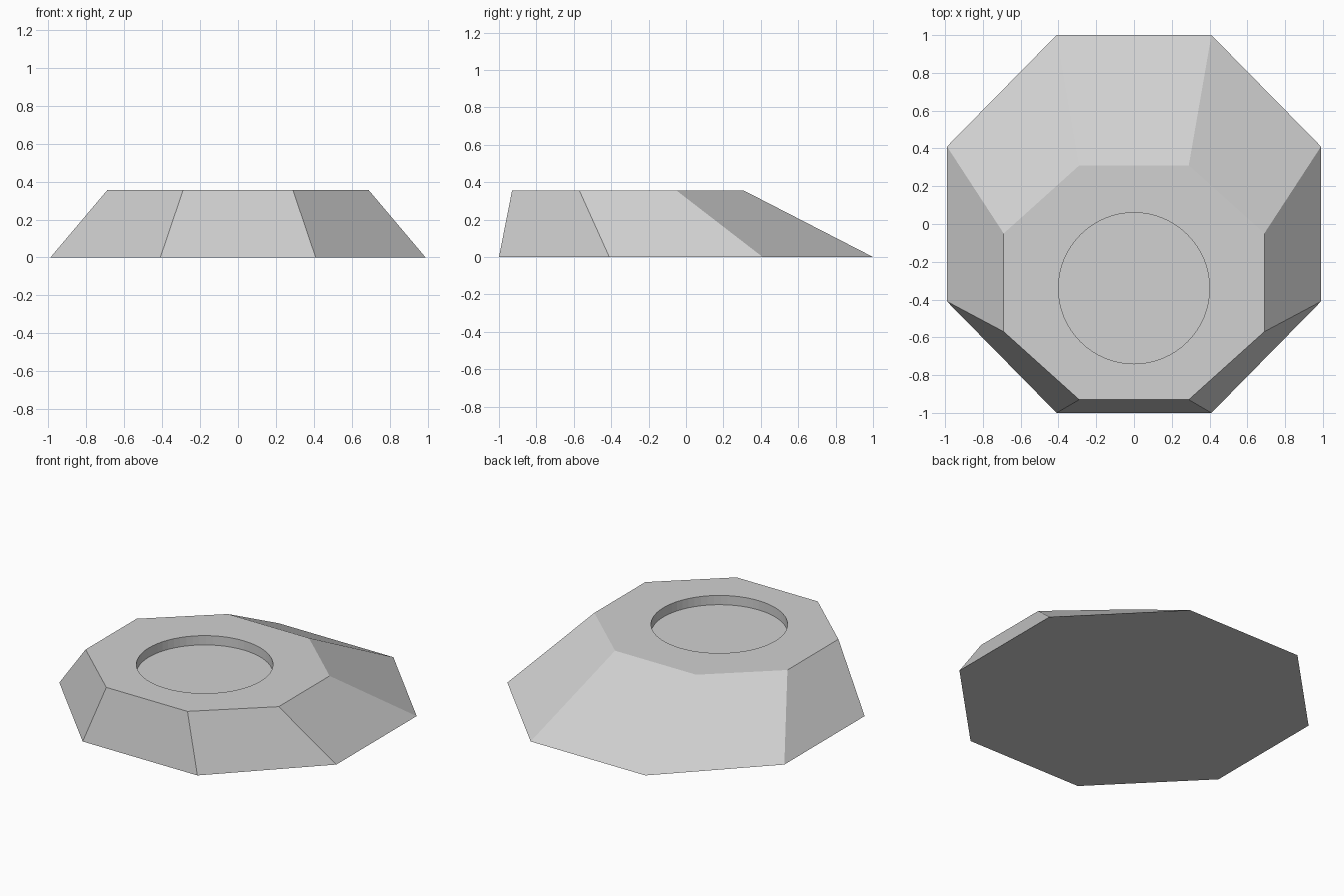
import bpy, bmesh
from mathutils import Matrix

if "Cube" in bpy.data.objects:
    bpy.data.objects.remove(bpy.data.objects["Cube"], do_unlink=True)

HEIGHT = 0.355
RECESS_DEPTH = 0.06
RECESS_RADIUS = 0.4
RECESS_Y = -0.34

grey = bpy.data.materials.new("light_grey")
grey.use_nodes = True
colour = (0.64, 0.64, 0.64, 1)
grey.diffuse_color = colour
grey.node_tree.nodes["Principled BSDF"].inputs["Base Color"].default_value = colour


def add_object(name, bm):
    bmesh.ops.recalc_face_normals(bm, faces=bm.faces)
    mesh = bpy.data.meshes.new(name)
    bm.to_mesh(mesh)
    bm.free()
    mesh.materials.append(grey)
    obj = bpy.data.objects.new(name, mesh)
    bpy.context.collection.objects.link(obj)
    return obj


def mirrored_ring(bm, half, z):
    """Closed ring from its right-hand half, listed front to back."""
    points = half + [(-x, y) for x, y in reversed(half)]
    return [bm.verts.new((x, y, z)) for x, y in points]


# Eight-sided body, its top pushed toward the front
bm = bmesh.new()
base = mirrored_ring(bm, [(0.41, -1), (0.99, -0.41), (0.99, 0.41), (0.41, 1)], 0)
top = mirrored_ring(bm, [(0.29, -0.93), (0.69, -0.57), (0.69, -0.05), (0.29, 0.31)], HEIGHT)
bm.faces.new(base)
bm.faces.new(top)
for i in range(len(base)):
    j = (i + 1) % len(base)
    bm.faces.new((base[i], base[j], top[j], top[i]))
body = add_object("faceted_base", bm)

# Shallow round recess in the top
bm = bmesh.new()
bmesh.ops.create_cone(bm, cap_ends=True, segments=64, radius1=RECESS_RADIUS,
                      radius2=RECESS_RADIUS, depth=2 * RECESS_DEPTH,
                      matrix=Matrix.Translation((0, RECESS_Y, HEIGHT)))
cutter = add_object("recess_cutter", bm)
cutter.hide_render = True

cut = body.modifiers.new("round_recess", "BOOLEAN")
cut.operation = "DIFFERENCE"
cut.solver = "EXACT"
cut.object = cutter
bpy.context.view_layer.objects.active = body
body.select_set(True)
bpy.ops.object.modifier_apply(modifier=cut.name)
bpy.data.objects.remove(cutter, do_unlink=True)
